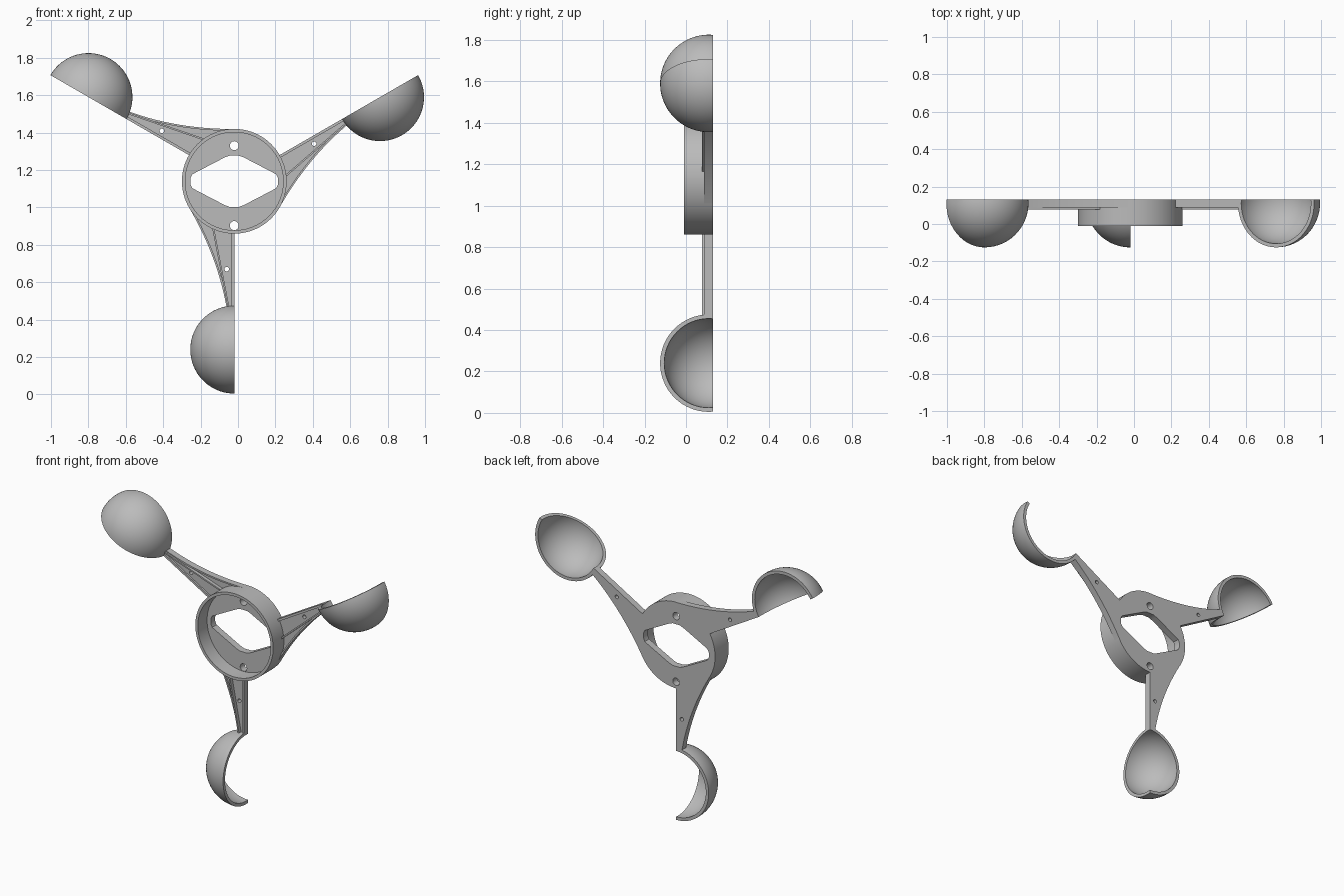
import bpy, bmesh, math
from math import sin, cos, pi, radians
from mathutils import Matrix, Vector

cube = bpy.data.objects.get("Cube")
if cube:
    bpy.data.objects.remove(cube)

HUB = Vector((-0.02, 0, 1.14))   # hub axis
BACK = 0.13                      # common flat back
TIP = -0.675                     # outer end of an arm
CUP_R, WALL = 0.235, 0.02

grey = bpy.data.materials.new("plain grey")
grey.use_nodes = True
grey.diffuse_color = (0.5, 0.5, 0.5, 1)
grey.node_tree.nodes["Principled BSDF"].inputs["Base Color"].default_value = (0.5, 0.5, 0.5, 1)


def finish(name, bm, turn=0):
    """Make an object, turned about the hub axis (counter-clockwise from the front)."""
    bmesh.ops.remove_doubles(bm, verts=bm.verts, dist=1e-5)
    bmesh.ops.recalc_face_normals(bm, faces=bm.faces)
    bm.transform(Matrix.Translation(HUB) @ Matrix.Rotation(-radians(turn), 4, 'Y'))
    mesh = bpy.data.meshes.new(name)
    bm.to_mesh(mesh)
    bm.free()
    mesh.materials.clear()
    mesh.materials.append(grey)
    ob = bpy.data.objects.new(name, mesh)
    bpy.context.collection.objects.link(ob)
    bpy.ops.object.select_all(action='DESELECT')
    ob.select_set(True)
    bpy.context.view_layer.objects.active = ob
    bpy.ops.object.shade_smooth_by_angle(angle=radians(30))
    return ob


def plate(name, loops, front, back=BACK, turn=0):
    """Extrude outlines in the x-z plane; inner loops become holes."""
    curve = bpy.data.curves.new(name + " outline", 'CURVE')
    curve.dimensions = '2D'
    curve.fill_mode = 'BOTH'
    curve.extrude = (back - front) / 2
    for loop in loops:
        spline = curve.splines.new('POLY')
        spline.points.add(len(loop) - 1)
        for p, (x, z) in zip(spline.points, loop):
            p.co = (x, z, 0, 1)
        spline.use_cyclic_u = True
    temp = bpy.data.objects.new(name + " outline", curve)
    bpy.context.collection.objects.link(temp)
    graph = bpy.context.evaluated_depsgraph_get()
    mesh = bpy.data.meshes.new_from_object(temp.evaluated_get(graph))
    bm = bmesh.new()
    bm.from_mesh(mesh)
    bpy.data.objects.remove(temp)
    bpy.data.curves.remove(curve)
    bpy.data.meshes.remove(mesh)
    bm.transform(Matrix.Translation((0, (front + back) / 2, 0)) @ Matrix.Rotation(pi / 2, 4, 'X'))
    return finish(name, bm, turn)


def arc(r, a0, a1, n):
    return [(r * cos(radians(a0 + (a1 - a0) * i / n)),
             r * sin(radians(a0 + (a1 - a0) * i / n))) for i in range(n + 1)]


def circle(x, z, r, n):
    return [(x + dx, z + dz) for dx, dz in arc(r, 0, 360, n)[:-1]]


def bezier(a, b, c, n=20):
    a, b, c = Vector(a), Vector(b), Vector(c)
    ts = [i / n for i in range(n + 1)]
    return [tuple(a * (1 - t) ** 2 + b * 2 * t * (1 - t) + c * t * t) for t in ts]


# Hub: open drum with a floor, an elongated rounded opening and two pin holes
plate("hub_ring", [circle(0, 0, 0.28, 96), circle(0, 0, 0.262, 96)], -0.01)
quarter = [(0.235, 0.015), (0.225, 0.036), (0.2, 0.05), (0.05, 0.128), (0.025, 0.137)]
half = quarter + [(-x, z) for x, z in reversed(quarter)]
opening = half + [(-x, -z) for x, z in half]
plate("hub_floor", [circle(0, 0, 0.264, 96), opening,
                    circle(0, 0.19, 0.024, 24), circle(0, -0.237, 0.024, 24)], 0.085)


def cup(name, turn):
    """Hemispherical shell opening sideways, sliced flat at the back."""
    inner = CUP_R - WALL
    section = arc(CUP_R, 90, 180, 24) + arc(inner, 180, 90, 24)
    bm = bmesh.new()
    vs = [bm.verts.new((x, 0, z)) for x, z in section]
    es = [bm.edges.new((vs[i], vs[(i + 1) % len(vs)]))
          for i in range(len(vs)) if i != 24]
    bmesh.ops.spin(bm, geom=vs + es, cent=(0, 0, 0), axis=(1, 0, 0),
                   angle=2 * pi, steps=64)
    bmesh.ops.remove_doubles(bm, verts=bm.verts, dist=1e-5)
    bmesh.ops.dissolve_degenerate(bm, edges=bm.edges, dist=1e-5)
    bmesh.ops.translate(bm, verts=bm.verts, vec=(0, 0.11, -0.9))
    cut = bmesh.ops.bisect_plane(bm, geom=bm.verts[:] + bm.edges[:] + bm.faces[:],
                                 plane_co=(0, BACK, 0), plane_no=(0, 1, 0),
                                 clear_outer=True)
    rim = [e for e in cut["geom_cut"] if isinstance(e, bmesh.types.BMEdge)]
    bmesh.ops.triangle_fill(bm, edges=rim, use_beauty=True)
    finish(name, bm, turn)


# Three arms, each a plate with ribs and a cup
sweep = bezier((-0.041, TIP), (-0.09, -0.4), (-0.242, -0.14))
for label, turn in (("lower", 0), ("left", 120), ("right", 240)):
    outline = sweep + arc(0.27, 210, 270, 12) + [(0, TIP)]
    plate(label + "_arm_plate", [outline, circle(-0.04, -0.47, 0.012, 16)], 0.1, turn=turn)
    plate(label + "_arm_curved_rib",
          [sweep + [(x + 0.011, z) for x, z in reversed(sweep)]], 0.088, turn=turn)
    plate(label + "_arm_middle_rib",
          [[(-0.035, TIP), (-0.026, TIP), (-0.108, -0.25), (-0.118, -0.25)]], 0.078, turn=turn)
    plate(label + "_arm_straight_rib",
          [[(-0.014, TIP), (0, TIP), (0, -0.27), (-0.014, -0.27)]], 0.088, turn=turn)
    cup(label + "_cup", turn)
